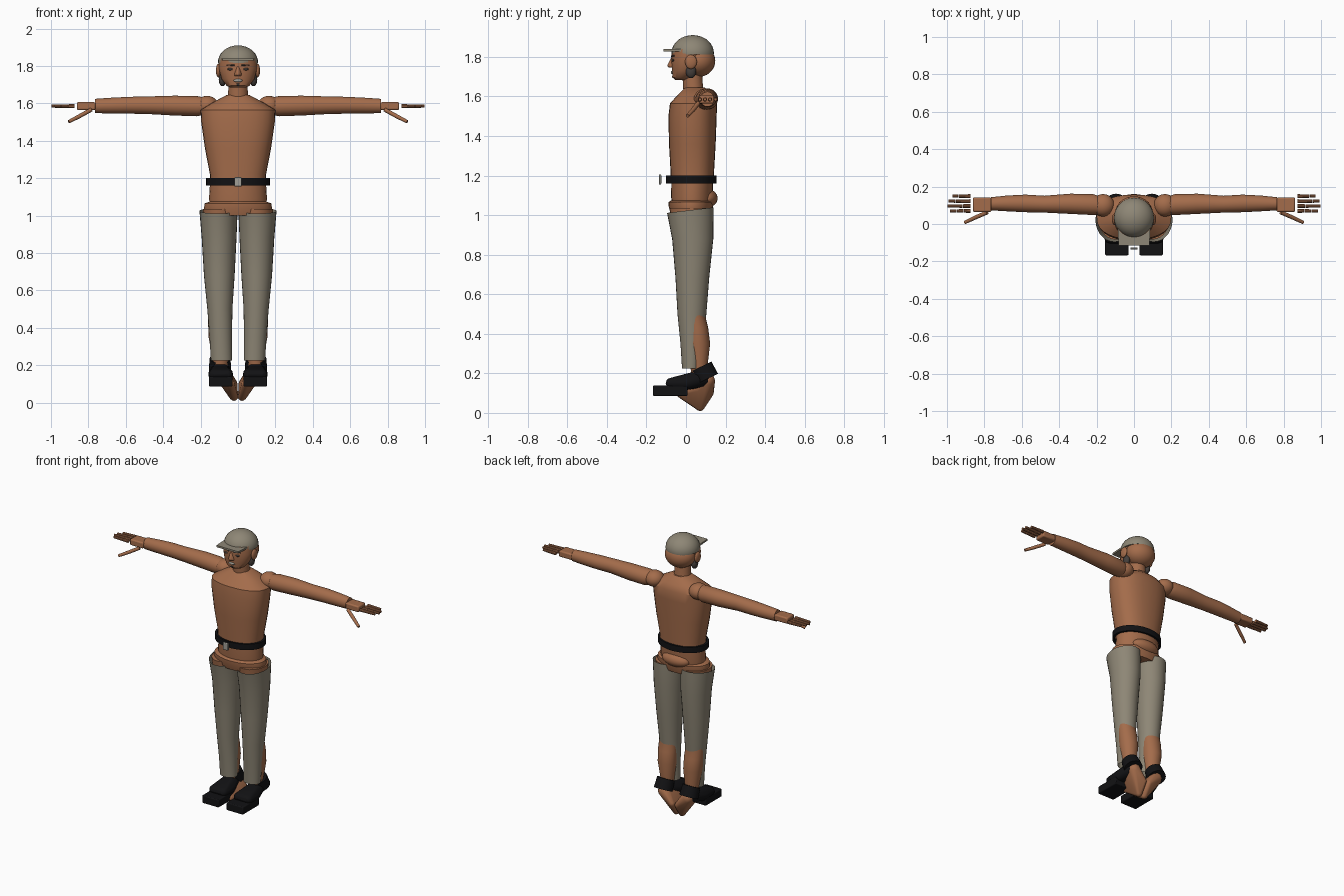
import bpy, bmesh, math
from mathutils import Vector, Matrix

cube = bpy.data.objects.get("Cube")
if cube:
    bpy.data.objects.remove(cube, do_unlink=True)


def material(name, rgb):
    m = bpy.data.materials.new(name)
    m.use_nodes = True
    m.diffuse_color = (*rgb, 1)
    m.node_tree.nodes["Principled BSDF"].inputs["Base Color"].default_value = (*rgb, 1)
    return m


skin = material("skin", (0.37, 0.15, 0.07))
khaki = material("khaki_cloth", (0.27, 0.24, 0.18))
black = material("black_leather", (0.006, 0.006, 0.007))
dark = material("dark_hair", (0.06, 0.05, 0.045))
metal = material("buckle_grey", (0.36, 0.35, 0.31))


def finish(name, bm, mat, mirror=False, bevel=0):
    """Turn a bmesh into a smooth object, optionally mirrored across x."""
    bmesh.ops.recalc_face_normals(bm, faces=bm.faces)
    me = bpy.data.meshes.new(name)
    bm.to_mesh(me)
    bm.free()
    me.materials.append(mat)
    me.shade_smooth()
    me.set_sharp_from_angle(angle=math.radians(35))
    ob = bpy.data.objects.new(name, me)
    bpy.context.collection.objects.link(ob)
    if bevel:
        b = ob.modifiers.new("Bevel", 'BEVEL')
        b.width, b.segments = bevel, 2
    if mirror:
        ob.modifiers.new("Mirror", 'MIRROR').use_mirror_merge = False
    return ob


def loft(name, rings, mat, axis='z', mirror=False, caps=True, n=28, power=1.0):
    """Skin ellipses (position, centre a, centre b, radius a, radius b) along an axis."""
    bm = bmesh.new()
    loops = []
    for t, a, b, ra, rb in rings:
        loop = []
        for i in range(n):
            c, s = math.cos(math.tau * i / n), math.sin(math.tau * i / n)
            u = a + ra * math.copysign(abs(c) ** power, c)
            v = b + rb * math.copysign(abs(s) ** power, s)
            loop.append(bm.verts.new((u, v, t) if axis == 'z' else (t, u, v)))
        loops.append(loop)
    for lo, hi in zip(loops, loops[1:]):
        for i in range(n):
            j = (i + 1) % n
            bm.faces.new((lo[i], lo[j], hi[j], hi[i]))
    if caps:
        bm.faces.new(loops[0])
        bm.faces.new(loops[-1])
    return finish(name, bm, mat, mirror)


def ball(name, centre, radii, mat, mirror=False, floor=None):
    bm = bmesh.new()
    bmesh.ops.create_uvsphere(bm, u_segments=28, v_segments=18, radius=1)
    bmesh.ops.transform(bm, verts=bm.verts,
                        matrix=Matrix.Translation(centre) @ Matrix.Diagonal((*radii, 1)))
    if floor is not None:
        cut = bmesh.ops.bisect_plane(bm, geom=bm.verts[:] + bm.edges[:] + bm.faces[:],
                                     plane_co=(0, 0, floor), plane_no=(0, 0, 1), clear_inner=True)
        bmesh.ops.contextual_create(bm, geom=[e for e in cut['geom_cut']
                                              if isinstance(e, bmesh.types.BMEdge)])
    return finish(name, bm, mat, mirror)


def box(name, centre, size, mat, mirror=False, bevel=0):
    bm = bmesh.new()
    bmesh.ops.create_cube(bm, size=1)
    bmesh.ops.transform(bm, verts=bm.verts,
                        matrix=Matrix.Translation(centre) @ Matrix.Diagonal((*size, 1)))
    return finish(name, bm, mat, mirror, bevel)


def rod(name, start, end, r1, r2, mat, mirror=False, n=14):
    start, end = Vector(start), Vector(end)
    d = end - start
    bm = bmesh.new()
    bmesh.ops.create_cone(bm, cap_ends=True, segments=n, radius1=r1, radius2=r2, depth=d.length)
    turn = d.to_track_quat('Z', 'Y').to_matrix().to_4x4()
    bmesh.ops.transform(bm, verts=bm.verts, matrix=Matrix.Translation((start + end) / 2) @ turn)
    return finish(name, bm, mat, mirror)


def hull(name, balls, mat, mirror=False):
    """Convex skin around a few spheres (x, y, z, radius)."""
    bm = bmesh.new()
    for x, y, z, r in balls:
        bmesh.ops.create_icosphere(bm, subdivisions=2, radius=r,
                                   matrix=Matrix.Translation((x, y, z)))
    out = bmesh.ops.convex_hull(bm, input=bm.verts)
    spare = {v for v in out['geom_interior'] + out['geom_unused']
             if isinstance(v, bmesh.types.BMVert)}
    bmesh.ops.delete(bm, geom=list(spare), context='VERTS')
    return finish(name, bm, mat, mirror)


# Torso, abdomen and pelvis
loft("torso", [(1.17, 0, .032, .15, .108), (1.22, 0, .032, .15, .11), (1.36, 0, .032, .177, .118),
               (1.5, 0, .033, .197, .122), (1.565, 0, .038, .2, .119), (1.605, 0, .048, .135, .092),
               (1.645, 0, .045, .06, .05)], skin, power=.85)
loft("abdomen", [(1.05, 0, .03, .15, .1), (1.09, 0, .03, .155, .105), (1.2, 0, .032, .148, .106)], skin)
loft("pelvis", [(1.0, 0, .025, .17, .1), (1.04, 0, .025, .182, .112), (1.065, 0, .025, .178, .114),
                (1.075, 0, .025, .15, .1)], skin)
ball("buttocks", (0, .105, 1.085), (.1, .055, .047), skin)

# Belt with its free-standing buckle
loft("belt", [(1.16, 0, .027, .155, .115), (1.16, 0, .027, .17, .128), (1.2, 0, .027, .17, .128),
              (1.2, 0, .027, .155, .115), (1.16, 0, .027, .155, .115)], black, caps=False, n=40)
box("buckle", (0, -.131, 1.18), (.04, .012, .05), metal, bevel=.004)

# Neck and head
loft("neck", [(1.61, 0, .04, .056, .052), (1.67, 0, .034, .052, .05), (1.75, 0, .03, .052, .05)], skin)
ball("skull", (0, .06, 1.78), (.1, .088, .082), skin)
loft("face", [(1.684, 0, -.025, .04, .03), (1.695, 0, -.018, .062, .05), (1.73, 0, -.005, .088, .066),
              (1.79, 0, .01, .104, .085), (1.84, 0, .02, .1, .09)], skin)
hull("nose", [(0, -.07, 1.79, .008), (0, -.083, 1.757, .011), (.012, -.072, 1.753, .008),
              (-.012, -.072, 1.753, .008)], skin)
ball("mouth", (0, -.066, 1.722), (.024, .011, .009), metal)
box("chin_tuft", (0, -.064, 1.7), (.018, .012, .012), dark, bevel=.003)
ball("eye", (.04, -.064, 1.783), (.017, .009, .007), dark, True)
rod("eyebrow", (.02, -.073, 1.803), (.06, -.06, 1.806), .004, .003, dark, True)
ball("ear", (.105, .025, 1.775), (.013, .03, .036), skin, True)
ball("sideburn", (.083, .025, 1.727), (.02, .026, .035), dark, True)

# Cap
ball("cap_crown", (0, .034, 1.82), (.107, .107, .09), khaki, floor=1.812)
brim = box("cap_brim", (0, -.065, 1.834), (.176, .1, .012), khaki)
for v in brim.data.vertices:
    if v.co.y < -.1:
        v.co.x *= .93

# Arms, held straight out
ball("shoulder", (.165, .1, 1.588), (.06, .06, .052), skin, True)
loft("arm", [(.19, .1, 1.585, .05, .048), (.22, .104, 1.585, .056, .054), (.34, .108, 1.588, .054, .053),
             (.48, .106, 1.59, .045, .047), (.58, .11, 1.59, .047, .045), (.68, .11, 1.588, .042, .042),
             (.765, .108, 1.586, .035, .038)], skin, 'x', True)
box("palm", (.812, .103, 1.585), (.1, .077, .042), skin, True, bevel=.008)
for i, (y, reach) in enumerate([(.07, .985), (.096, 1.0), (.122, .995), (.149, .972)]):
    knuckle = .875
    step = (reach - knuckle) / 3
    for j in range(3):
        x = knuckle + j * step
        rod(f"finger_{i + 1}_joint_{j + 1}", (x, y, 1.585), (x + step - .002, y, 1.585),
            .011 - j * .001, .01 - j * .001, skin, True, 10)
rod("thumb_base", (.785, .062, 1.566), (.85, .034, 1.53), .011, .011, skin, True)
rod("thumb_tip", (.85, .034, 1.53), (.905, .008, 1.502), .011, .009, skin, True)

# Legs with calves showing through the back of the trousers
loft("leg", [(.18, .095, .07, .04, .04), (.24, .092, .065, .046, .044), (.35, .096, .062, .061, .06),
             (.43, .098, .056, .062, .056), (.52, .1, .04, .06, .05), (.8, .1, .03, .075, .08),
             (1.035, .1, .022, .088, .105)], skin, mirror=True)
trousers = loft("trouser_leg", [(.225, .088, .025, .057, .045), (.35, .092, .028, .06, .056),
                                (.5, .097, .03, .067, .073), (.68, .1, .032, .082, .085),
                                (.88, .101, .034, .093, .104), (1.025, .104, .022, .102, .118)],
                khaki, mirror=True, caps=False)
for v in trousers.data.vertices:
    if v.co.z > 1:
        v.co.z += (v.co.y - .022) * .12

# Shoes: sole, upper and tilted ankle cuff
box("sole", (.092, -.08, .112), (.125, .175, .053), black, True, bevel=.006)
hull("shoe_upper", [(.055, -.075, .15, .028), (.13, -.075, .15, .028), (.06, .0, .15, .035),
                    (.125, .0, .15, .035), (.095, .085, .175, .045)], black, True)
rod("ankle_cuff", (.096, .108, .172), (.096, .078, .235), .06, .056, black, True, 20)

# Bare feet turned inward and down beneath the shoes
hull("foot", [(.088, .105, .165, .042), (.022, .072, .032, .023), (.04, -.03, .1, .022),
              (.022, .12, .1, .02), (.085, .06, .12, .022)], skin, True)
